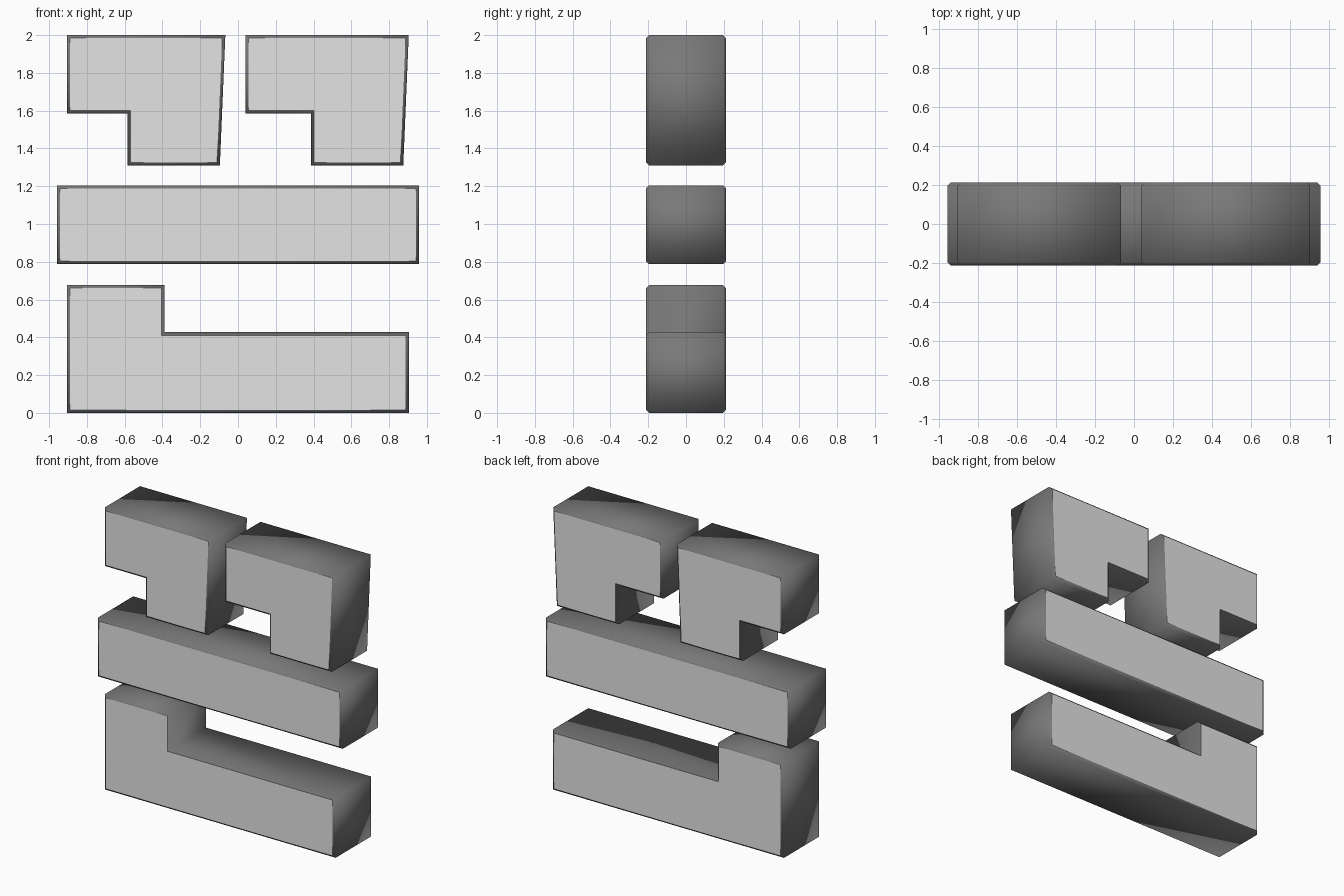
import bpy, bmesh

if "Cube" in bpy.data.objects:
    bpy.data.objects.remove(bpy.data.objects["Cube"])

HALF_DEPTH = 0.212
RIM = 0.016


def material(name, value):
    m = bpy.data.materials.new(name)
    m.diffuse_color = (value, value, value, 1)
    m.use_nodes = True
    m.node_tree.nodes["Principled BSDF"].inputs["Base Color"].default_value = m.diffuse_color
    return m


face_grey = material("light_grey", 0.77)
side_grey = material("dark_grey", 0.19)


def block(name, outline):
    """Extrude an x-z outline along y, chamfer its front and back rims."""
    bm = bmesh.new()
    front = bm.faces.new([bm.verts.new((x, -HALF_DEPTH, z)) for x, z in outline])
    ext = bmesh.ops.extrude_face_region(bm, geom=[front], use_keep_orig=True)
    back = [v for v in ext["geom"] if isinstance(v, bmesh.types.BMVert)]
    bmesh.ops.translate(bm, vec=(0, 2 * HALF_DEPTH, 0), verts=back)
    bmesh.ops.recalc_face_normals(bm, faces=bm.faces[:])
    rims = [e for e in bm.edges if abs(e.verts[0].co.y - e.verts[1].co.y) < 1e-5]
    bmesh.ops.bevel(bm, geom=rims, offset=RIM, offset_type='OFFSET',
                    segments=1, affect='EDGES', profile=0.5)
    bmesh.ops.recalc_face_normals(bm, faces=bm.faces[:])
    # Flat light caps, smooth dark walls and rims
    for f in bm.faces:
        cap = abs(f.normal.y) > 0.95
        f.material_index = 0 if cap else 1
        f.smooth = not cap
        if cap:
            for e in f.edges:
                e.smooth = False
    me = bpy.data.meshes.new(name)
    bm.to_mesh(me)
    bm.free()
    me.materials.append(face_grey)
    me.materials.append(side_grey)
    ob = bpy.data.objects.new(name, me)
    bpy.context.collection.objects.link(ob)
    return ob


# Two hooked upper blocks with a slanted right side
for name, left, step, low, high in (
        ("upper_left_block", -0.906, -0.584, -0.096, -0.067),
        ("upper_right_block", 0.039, 0.387, 0.875, 0.904)):
    block(name, [(left, 1.584), (step, 1.584), (step, 1.31),
                 (low, 1.31), (high, 2.0), (left, 2.0)])

# Straight middle bar
block("middle_bar", [(-0.959, 0.787), (0.959, 0.787),
                     (0.959, 1.205), (-0.959, 1.205)])

# Stepped lower block
block("lower_block", [(-0.906, 0), (0.904, 0), (0.904, 0.427),
                      (-0.388, 0.427), (-0.388, 0.676), (-0.906, 0.676)])
